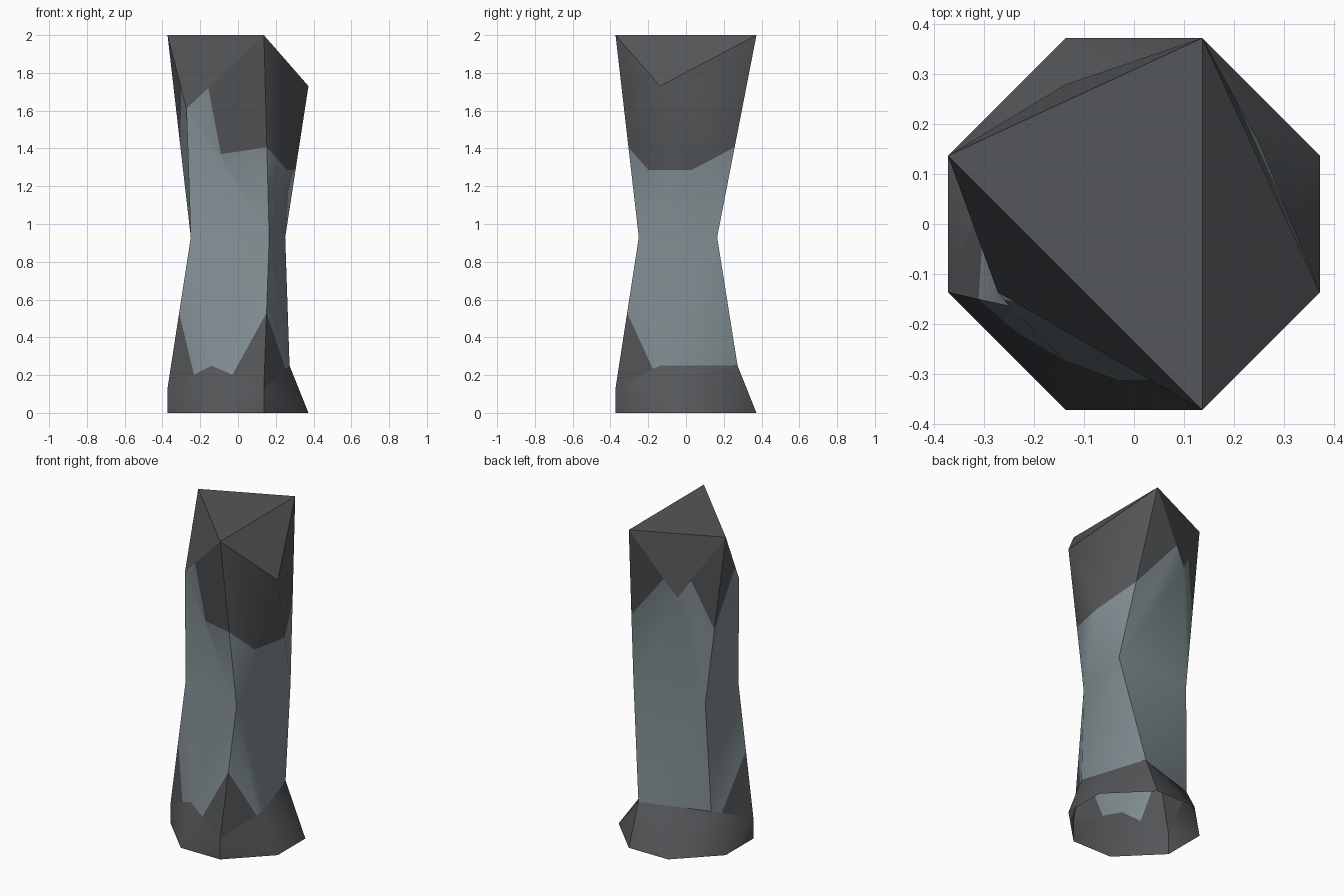
import bpy, math
from mathutils import Vector

if "Cube" in bpy.data.objects:
    bpy.data.objects.remove(bpy.data.objects["Cube"])


def material(name, rgb):
    m = bpy.data.materials.new(name)
    m.diffuse_color = (*rgb, 1)
    m.use_nodes = True
    m.node_tree.nodes["Principled BSDF"].inputs["Base Color"].default_value = m.diffuse_color
    return m


DARK = material("dark grey", (0.09, 0.094, 0.10))
LIGHT = material("blue grey stone", (0.23, 0.28, 0.30))

# Key points: position and paint value (above 0 is light, below 0 is dark)
pts = {}
foot = ((.373, -.137), (.373, .137), (.137, .373), (-.137, .373),
        (-.373, .137), (-.373, -.137), (-.137, -.373), (.137, -.373))
for key, (x, y) in zip("abcdefgh", foot):              # octagonal foot
    pts[key] = (Vector((x, y, 0)), -1)
for key, x, y, z, paint in (
        # top edge of the base
        ("P", .273, -.14, .25, .08), ("Q", .14, .273, .25, .08),
        ("R", -.273, .14, .25, .15), ("S", -.373, -.137, .13, -.45),
        ("V", -.14, -.273, .25, .3), ("W", .137, -.373, .13, -.45),
        # waist
        ("i", .165, -.25, .93, .45), ("j", .25, .165, .93, .45),
        ("k", -.25, .165, .93, .45), ("l", -.25, -.165, .93, .45),
        # broken head: three peaks, one shoulder, two notches
        ("A", .137, .373, 2, -.56), ("B", -.373, .137, 2, -.56),
        ("C", .137, -.373, 2, -.56), ("U", .373, -.137, 1.73, -.56),
        ("M", -.273, -.137, 1.61, .22), ("N", -.137, .28, 1.61, .22),
        ("X", -.09, -.193, 1.37, 0)):
    pts[key] = (Vector((x, y, z)), paint)


def clip(poly, sign):
    """Keep the part of a triangle whose paint value has the given sign."""
    out = []
    for n, (p, s) in enumerate(poly):
        q, t = poly[(n + 1) % len(poly)]
        if s * sign >= 0:
            out.append(p)
        if s * t < 0:
            out.append(p.lerp(q, s / (s - t)))
    return out


def build(name, faces, dark_faces):
    """Make a mesh from triangles, cutting it along the colour boundary."""
    index, verts, polys, mats = {}, [], [], []

    def add(loop, mat):
        ids = []
        for p in loop:
            k = tuple(round(c, 4) for c in p)
            if k not in index:
                index[k] = len(verts)
                verts.append(k)
            if index[k] not in ids:
                ids.append(index[k])
        if len(ids) > 2:
            polys.append(ids)
            mats.append(mat)

    for f in faces.split():
        tri = [pts[c] for c in f]
        if any(s < 0 for _, s in tri):
            add(clip(tri, -1), 0)
        if any(s > 0 for _, s in tri):
            add(clip(tri, 1), 1)
    for f in dark_faces.split():
        add([pts[c][0] for c in f], 0)

    me = bpy.data.meshes.new(name)
    me.from_pydata(verts, [], polys)
    me.materials.append(DARK)
    me.materials.append(LIGHT)
    for p, m in zip(me.polygons, mats):
        p.material_index = m
    me.update()
    ob = bpy.data.objects.new(name, me)
    bpy.context.collection.objects.link(ob)
    bpy.ops.object.select_all(action='DESELECT')
    ob.select_set(True)
    bpy.context.view_layer.objects.active = ob
    bpy.ops.object.shade_smooth_by_angle(angle=math.radians(40))
    return ob


# Flared base, open underneath
build("base", "", "abP bQP bcQ cdQ dRQ deR efS eSR fgS gVS ghW gWV haW aPW")

# Waisted shaft with the broken head and its two notches
build("shaft",
      "PQj Pji QRk Qkj RSl Rlk SVl Vil VWi WPi "
      "ijU jAU jNA jkN kBN kMB klM liM MiX XiC MXC iUC",
      "UAC ABC NBA MCB")
